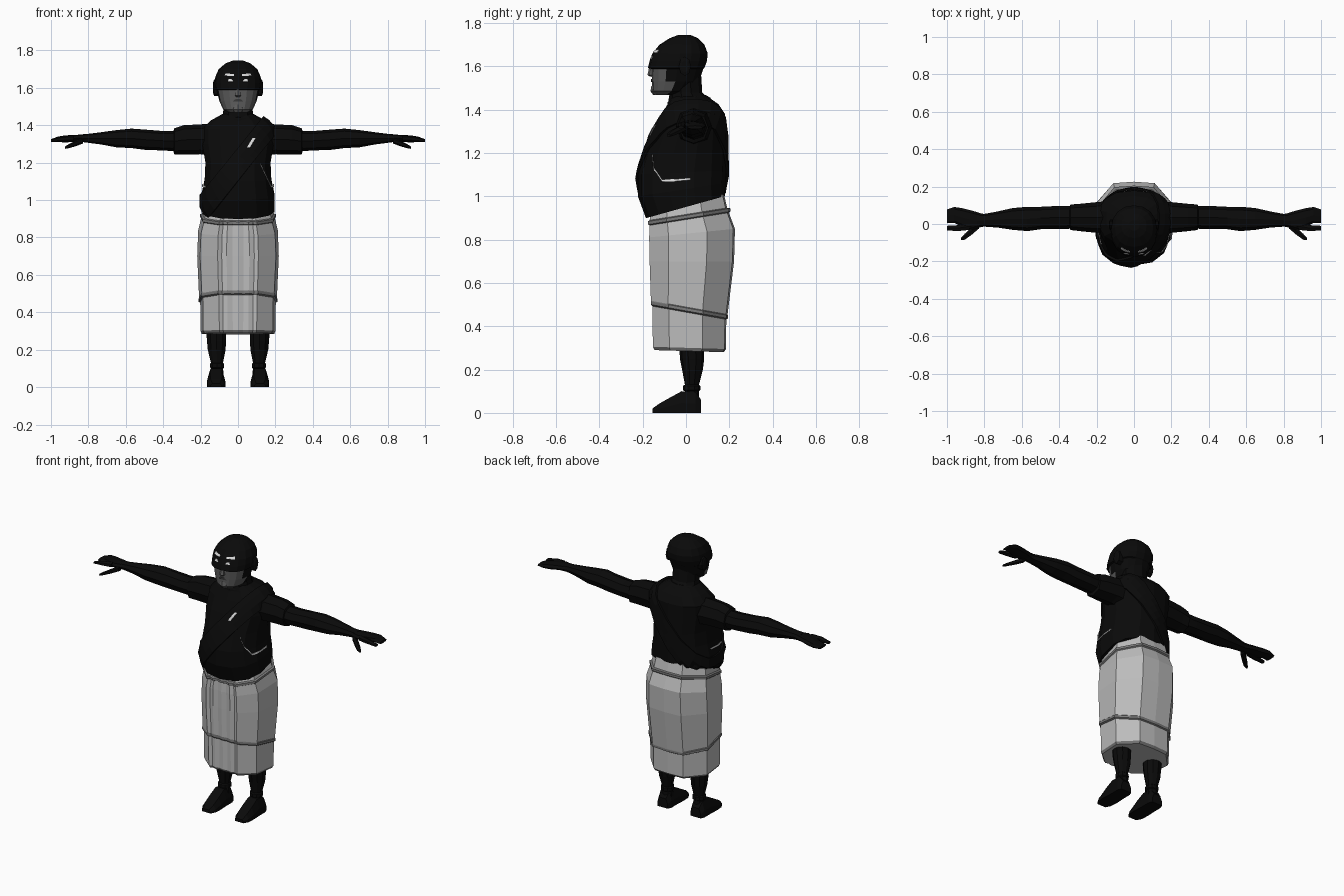
import bpy, bmesh
from math import sin, cos, pi, copysign
from mathutils import Vector
from mathutils.bvhtree import BVHTree

cube = bpy.data.objects.get("Cube")
if cube:
    bpy.data.objects.remove(cube, do_unlink=True)


def material(name, v):
    m = bpy.data.materials.new(name)
    m.use_nodes = True
    m.diffuse_color = (v, v, v, 1)
    b = m.node_tree.nodes["Principled BSDF"]
    b.inputs["Base Color"].default_value = (v, v, v, 1)
    b.inputs["Roughness"].default_value = 0.9
    return m


BLACK = material("black cloth", 0.003)
FACE = material("grey face", 0.11)
LIP = material("dark lips", 0.045)
SKIRT = material("light grey skirt", 0.5)
TRIM = material("mid grey trim", 0.2)
WHITE = material("off white", 0.7)


def finish(bm, name, mats, normals=True):
    if normals:
        bmesh.ops.recalc_face_normals(bm, faces=bm.faces)
    me = bpy.data.meshes.new(name)
    bm.to_mesh(me)
    bm.free()
    for m in mats:
        me.materials.append(m)
    ob = bpy.data.objects.new(name, me)
    bpy.context.collection.objects.link(ob)
    return ob


def loft(name, rings, mats, rule=None):
    """Skin a list of point rings, cap both ends, colour faces by rule(band, centre)."""
    bm = bmesh.new()
    vs = [[bm.verts.new(p) for p in r] for r in rings]
    n = len(vs[0])
    for k in range(len(vs) - 1):
        for i in range(n):
            j = (i + 1) % n
            f = bm.faces.new((vs[k][i], vs[k][j], vs[k + 1][j], vs[k + 1][i]))
            if rule:
                f.material_index = rule(k, f.calc_center_median())
    bm.faces.new(vs[0])
    bm.faces.new(vs[-1])
    return finish(bm, name, mats)


def oval(n, power=1.0):
    def soft(t):
        return copysign(abs(t) ** power, t)
    return [(soft(sin(2 * pi * i / n)), soft(-cos(2 * pi * i / n))) for i in range(n)]


def level(shape, z, hw, yf, yb, slope=0):
    """Horizontal ring from half width, front y and back y, tilted by slope."""
    c, h = (yf + yb) / 2, (yb - yf) / 2
    return [(u * hw, c + v * h, z + slope * v * h) for u, v in shape]


def stack(name, shape, rows, mats, rule=None):
    return loft(name, [level(shape, *r) for r in rows], mats, rule)


def limb(name, s, rows, n=8):
    """Tube along x: rows of x, y, z, y radius, z radius."""
    o = oval(n, 0.9)
    return loft(name, [[(s * x, y + u * ry, z + v * rz) for u, v in o]
                       for x, y, z, ry, rz in rows], [BLACK])


def bvh(ob):
    return BVHTree.FromPolygons([v.co for v in ob.data.vertices],
                                [p.vertices[:] for p in ob.data.polygons])


def plate(name, tree, grid, mat, off=0.004, closed=False, thick=0.003):
    """Lay a grid of inward rays (origin, direction) on a surface as a thin sheet."""
    bm = bmesh.new()
    rows = []
    for r in grid:
        row = []
        for o, d in r:
            d = Vector(d).normalized()
            hit = tree.ray_cast(Vector(o), d)[0]
            if hit is None:
                hit = tree.find_nearest(Vector(o) + d)[0]
            row.append(bm.verts.new(hit - d * off))
        rows.append(row)
    m = len(rows)
    for k in range(m if closed else m - 1):
        a, b = rows[k], rows[(k + 1) % m]
        for i in range(len(a) - 1):
            bm.faces.new((a[i], a[i + 1], b[i + 1], b[i]))
    ob = finish(bm, name, [mat])
    mod = ob.modifiers.new("thickness", "SOLIDIFY")
    mod.thickness = thick
    mod.offset = 0
    return ob


# Torso with a heavy belly and a hem that rises to the back
torso = stack("tunic", oval(14, 0.85), [
    (0.955, .165, -.15, .16, .25), (0.95, .2, -.185, .18, .28),
    (1.03, .198, -.222, .182, .15), (1.11, .182, -.222, .185, .05),
    (1.2, .178, -.19, .182), (1.3, .195, -.15, .18), (1.38, .195, -.112, .18),
    (1.425, .15, -.085, .15), (1.46, .085, -.07, .1)], [BLACK])
stack("neck", oval(10), [
    (1.40, .11, -.08, .13), (1.45, .088, -.08, .1), (1.48, .082, -.075, .075),
    (1.56, .085, -.08, .07)], [BLACK])
stack("collar", oval(12), [
    (1.42, .125, -.088, .13, .1), (1.445, .105, -.085, .112, .1),
    (1.46, .085, -.07, .09, .1)], [BLACK])
tree = bvh(torso)

# Diagonal sash looping over one shoulder
along, across = Vector((.62, 0, .78)), Vector((.78, 0, -.62))
rays = []
for k in range(32):
    a = 2 * pi * k / 32
    d = along * cos(a) + Vector((0, 1, 0)) * sin(a)
    rays.append([(Vector((0, 0, 1.19)) + across * w + d, -d) for w in (-.055, -.02, .02, .055)])
plate("sash", tree, rays, BLACK, 0.01, True, 0.012)

# Pale stitching on both sides and a slash on the chest
for s, side in ((1, "left"), (-1, "right")):
    path = [(-.155, 1.19), (-.15, 1.13), (-.11, 1.072), (-.05, 1.074), (.02, 1.08)]
    if s < 0:
        path = path[2:]
    plate(side + "_stitching", tree,
          [[((s, y, z + w), (-s, 0, 0)) for w in (-.005, .005)] for y, z in path],
          WHITE, 0.006)
plate("chest_slash", tree,
      [[((x + w, -1, z), (0, 1, 0)) for w in (-.008, .008)]
       for x, z in ((.055, 1.28), (.07, 1.305), (.085, 1.33))], WHITE, 0.018)

# Pleated skirt with two trim bands
half = [(.14, -.96), (.28, -1), (.4, -.95), (.5, -1), (.93, -.55), (1, .35), (.52, .96)]
outline = [(0, -1)] + half + [(0, 1)] + [(-u, v) for u, v in reversed(half)]
stack("skirt", outline, [
    (.285, .193, -.145, .175, -.03), (.3, .2, -.153, .185, -.03),
    (.462, .202, -.155, .186, -.18), (.468, .212, -.162, .194, -.18),
    (.482, .212, -.162, .194, -.18), (.486, .208, -.162, .192, -.18),
    (.7, .218, -.168, .222), (.83, .213, -.17, .226, .1),
    (.895, .197, -.168, .198, .16), (.9, .203, -.176, .205, .16),
    (.914, .203, -.176, .205, .16), (.918, .192, -.168, .19, .16),
    (.965, .18, -.162, .175, .27)], [SKIRT, TRIM],
    lambda k, c: int(k in (0, 2, 3, 4, 8, 9, 10)))

# Head: black hood and mask, bare lower face
head = stack("head", oval(16, 0.9), [
    (1.468, .05, -.14, -.04), (1.485, .08, -.155, .02), (1.53, .1, -.157, .06),
    (1.588, .113, -.16, .08), (1.592, .122, -.176, .085), (1.625, .125, -.168, .097),
    (1.66, .121, -.155, .1), (1.70, .103, -.122, .085), (1.73, .068, -.075, .055),
    (1.745, .03, -.035, .02)], [BLACK, FACE],
    lambda k, c: int(k < 3 and c.y < -.07))
skull = bvh(head)


def face_patch(name, corners, mat):
    a, b, c, d = corners
    grid = []
    for t in (0, .33, .67, 1):
        lo = [p + (q - p) * t for p, q in zip(a, b)]
        hi = [p + (q - p) * t for p, q in zip(d, c)]
        grid.append([((x, -1, z), (0, 1, 0)) for x, z in (lo, hi)])
    plate(name, skull, grid, mat)


for s, side in ((1, "left"), (-1, "right")):
    face_patch(side + "_eye", [(s * .025, 1.633), (s * .055, 1.633),
                               (s * .048, 1.648), (s * .032, 1.645)], WHITE)
    face_patch(side + "_brow", [(s * .022, 1.663), (s * .072, 1.664),
                                (s * .066, 1.677), (s * .022, 1.672)], WHITE)
    # Ear bulge under the hood
    loft(side + "_ear", [[(s * x, -.005 + u * r, 1.6 + v * r * 1.6) for u, v in oval(8)]
                         for x, r in ((.095, .028), (.128, .028), (.133, .018))], [BLACK])
face_patch("lips", [(-.028, 1.527), (.028, 1.527), (.012, 1.541), (-.012, 1.541)], LIP)
stack("nose", oval(6), [(1.552, .012, -.165, -.14), (1.56, .02, -.178, -.14),
                        (1.595, .01, -.17, -.14)], [FACE])
stack("chin", oval(8), [(1.468, .025, -.152, -.1), (1.485, .035, -.164, -.1),
                        (1.51, .025, -.16, -.1)], [FACE])

for s, side in ((1, "left"), (-1, "right")):
    # Sleeve, arm and hand
    limb(side + "_sleeve", s, [
        (.1, .04, 1.32, .085, .09), (.2, .035, 1.325, .082, .08),
        (.29, .035, 1.322, .073, .078), (.34, .036, 1.314, .068, .07),
        (.345, .036, 1.314, .055, .056)])
    limb(side + "_arm", s, [
        (.3, .036, 1.315, .06, .056), (.4, .035, 1.317, .062, .052),
        (.5, .032, 1.323, .06, .054), (.57, .027, 1.33, .065, .052),
        (.65, .027, 1.328, .058, .046), (.73, .024, 1.33, .043, .033),
        (.8, .02, 1.33, .034, .024), (.84, .02, 1.331, .038, .02)])
    limb(side + "_palm", s, [
        (.81, .02, 1.33, .034, .021), (.86, .02, 1.331, .05, .018),
        (.92, .035, 1.327, .05, .019), (.96, .048, 1.325, .043, .015),
        (1.0, .042, 1.318, .036, .008)])
    limb(side + "_index_finger", s, [
        (.88, -.012, 1.33, .022, .016), (.94, -.022, 1.327, .018, .014),
        (1.0, -.022, 1.318, .014, .007)], 6)
    limb(side + "_thumb", s, [
        (.83, -.008, 1.318, .02, .016), (.87, -.04, 1.302, .022, .015),
        (.905, -.068, 1.288, .018, .011), (.925, -.08, 1.28, .008, .006)], 6)

    # Leg with ankle wraps
    rows = [(.06, .036, -.01, .06), (.1, .034, -.005, .06), (.105, .04, -.014, .066),
            (.125, .04, -.014, .066), (.13, .034, -.005, .06), (.2, .05, -.018, .078),
            (.25, .054, -.028, .084), (.4, .06, -.035, .085)]
    o = oval(10)
    loft(side + "_leg", [[(s * (.112 + .02 * (r[0] - .1)) + x, y, z)
                          for x, y, z in level(o, *r)] for r in rows], [BLACK])

    # Shoe with a flat sole
    shoe = [(.07, .036, .06), (.045, .046, .095), (-.02, .046, .1), (-.075, .049, .07),
            (-.125, .046, .042), (-.155, .03, .02)]
    loft(side + "_shoe", [[(s * .117 + u * hw, y, v * h) for u, v in
                           ((-1, 0), (1, 0), (1, .45), (.65, 1), (-.65, 1), (-1, .45))]
                          for y, hw, h in shoe], [BLACK])
